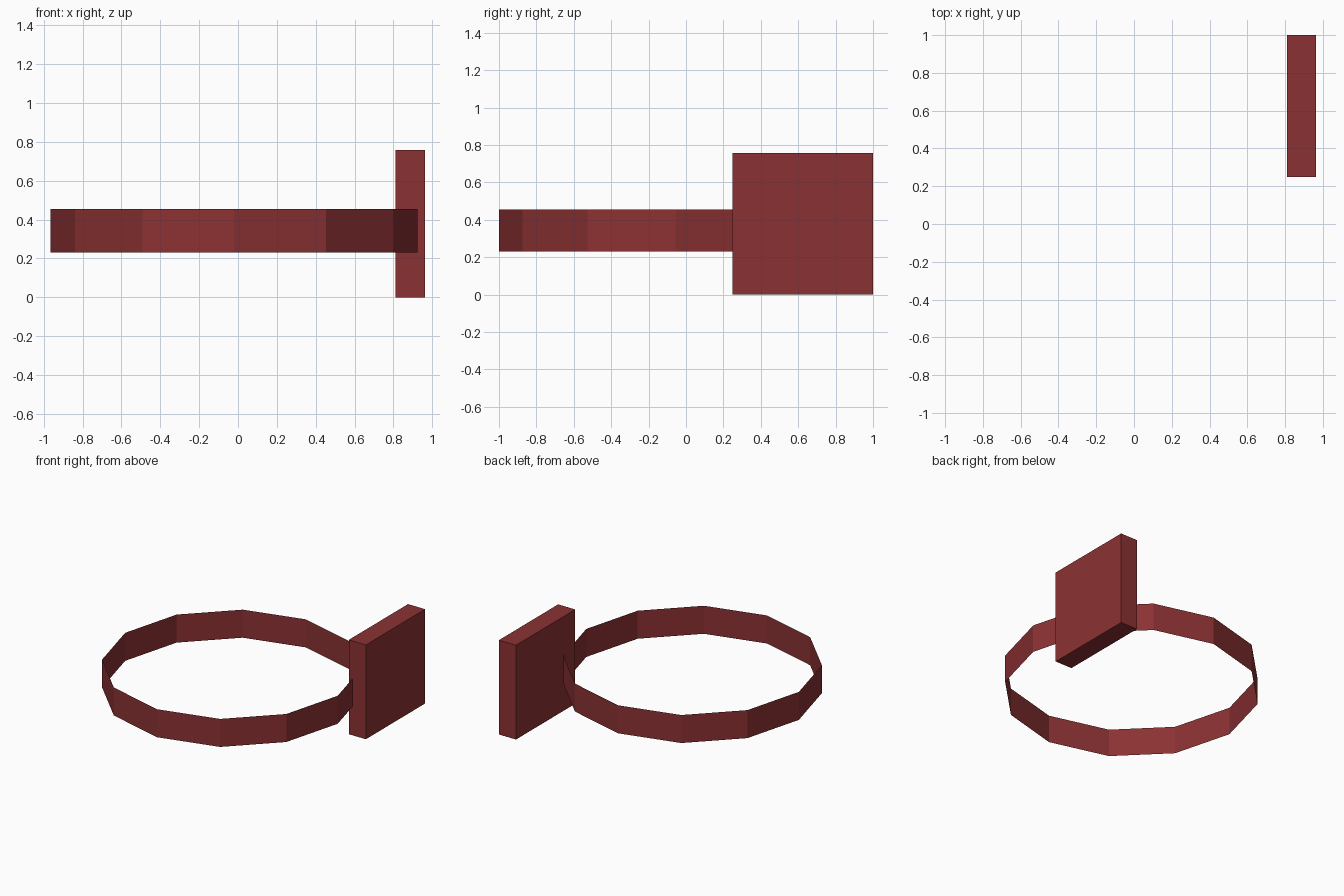
import bpy
import bmesh
from mathutils import Matrix

cube = bpy.data.objects.get("Cube")
if cube:
    bpy.data.objects.remove(cube, do_unlink=True)

# Single dark red material
red = bpy.data.materials.new("dark red")
red.use_nodes = True
colour = (0.26, 0.031, 0.033, 1)
red.diffuse_color = colour
red.node_tree.nodes["Principled BSDF"].inputs["Base Color"].default_value = colour


def add_object(name, bm):
    bmesh.ops.recalc_face_normals(bm, faces=bm.faces)
    mesh = bpy.data.meshes.new(name)
    bm.to_mesh(mesh)
    bm.free()
    mesh.materials.append(red)
    obj = bpy.data.objects.new(name, mesh)
    bpy.context.collection.objects.link(obj)
    return obj


# Thin twelve-sided band, open at top and bottom
bm = bmesh.new()
bmesh.ops.create_cone(bm, cap_ends=False, segments=12, radius1=0.945,
                      radius2=0.945, depth=0.225,
                      matrix=Matrix.Translation((-0.02, -0.055, 0.3425)))
add_object("band", bm)

# Upright slab that the band passes through
bm = bmesh.new()
bmesh.ops.create_cube(bm, size=1, matrix=Matrix.Translation((0.887, 0.624, 0.379))
                      @ Matrix.Diagonal((0.152, 0.752, 0.758, 1)))
add_object("side_slab", bm)
